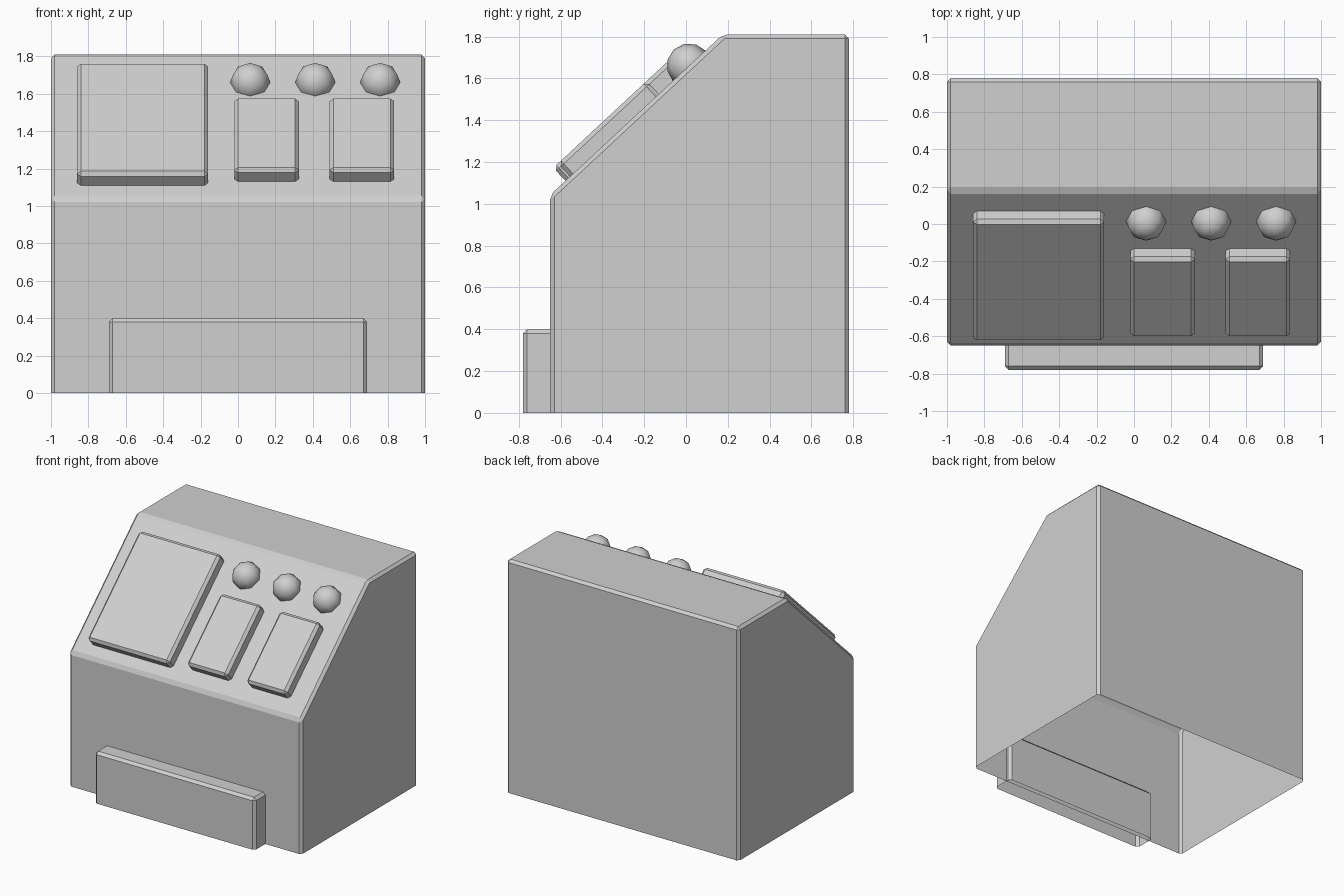
import bpy, bmesh, math
from mathutils import Matrix, Vector

cube = bpy.data.objects.get("Cube")
if cube:
    bpy.data.objects.remove(cube, do_unlink=True)

GREY = (0.63, 0.63, 0.63, 1)
grey = bpy.data.materials.new("light grey")
grey.use_nodes = True
grey.diffuse_color = GREY
grey.node_tree.nodes["Principled BSDF"].inputs["Base Color"].default_value = GREY

# Sloped control face: lower edge, upper edge and its local frame
LOW, HIGH = Vector((0, -0.65, 1.042)), Vector((0, 0.176, 1.81))
ALONG = (HIGH - LOW).normalized()
OUT = Vector((1, 0, 0)).cross(ALONG)
TILT = Matrix.Rotation(math.atan2(ALONG.z, ALONG.y), 4, 'X')


def on_slope(x, y):
    """Point on the control face above the given x and y."""
    return LOW + ALONG * ((y - LOW.y) / ALONG.y) + Vector((x, 0, 0))


def finish(name, bm, matrix=Matrix()):
    mesh = bpy.data.meshes.new(name)
    bm.to_mesh(mesh)
    bm.free()
    mesh.materials.append(grey)
    obj = bpy.data.objects.new(name, mesh)
    obj.matrix_world = matrix
    bpy.context.collection.objects.link(obj)
    return obj


def prism(name, profile, x0, x1, open_bottom=False, matrix=Matrix()):
    """Extrude a y-z profile along x and chamfer every closed edge."""
    bm = bmesh.new()
    face = bm.faces.new([bm.verts.new((x0, y, z)) for y, z in profile])
    new = bmesh.ops.extrude_face_region(bm, geom=[face])["geom"]
    verts = [v for v in new if isinstance(v, bmesh.types.BMVert)]
    bmesh.ops.translate(bm, verts=verts, vec=(x1 - x0, 0, 0))
    bmesh.ops.recalc_face_normals(bm, faces=bm.faces)
    if open_bottom:
        floor = [f for f in bm.faces if all(v.co.z < 0.001 for v in f.verts)]
        bmesh.ops.delete(bm, geom=floor, context='FACES_ONLY')
    edges = [e for e in bm.edges if len(e.link_faces) == 2]
    bmesh.ops.bevel(bm, geom=edges, offset=0.02, segments=1,
                    affect='EDGES', profile=0.5)
    return finish(name, bm, matrix)


def box_profile(y0, y1, z0, z1):
    return [(y0, z0), (y1, z0), (y1, z1), (y0, z1)]


# Console cabinet and front foot step, both hollow underneath
prism("cabinet", [(-0.65, 0), (0.78, 0), (0.78, 1.81), HIGH.yz, LOW.yz],
      -1, 1, open_bottom=True)
prism("front_step", box_profile(-0.78, -0.61, 0, 0.4), -0.69, 0.69,
      open_bottom=True)

# Raised panels sunk into the control face
for name, x0, x1, y0, y1 in (
        ("large_screen", -0.86, -0.16, -0.577, 0.07),
        ("middle_panel", -0.02, 0.325, -0.555, -0.13),
        ("left_panel", 0.49, 0.835, -0.555, -0.13)):
    length = (y1 - y0) / ALONG.y
    prism(name, box_profile(0, length, -0.085, 0.085), x0, x1,
          matrix=Matrix.Translation(on_slope(0, y0)) @ TILT)

# Row of faceted knobs along the top of the control face
for i, x in enumerate((0.065, 0.413, 0.76)):
    bm = bmesh.new()
    bmesh.ops.create_uvsphere(bm, u_segments=8, v_segments=6, radius=0.107)
    for f in bm.faces:
        f.smooth = True
    finish(f"knob_{i + 1}", bm,
           Matrix.Translation(on_slope(x, 0.015)) @ TILT)
